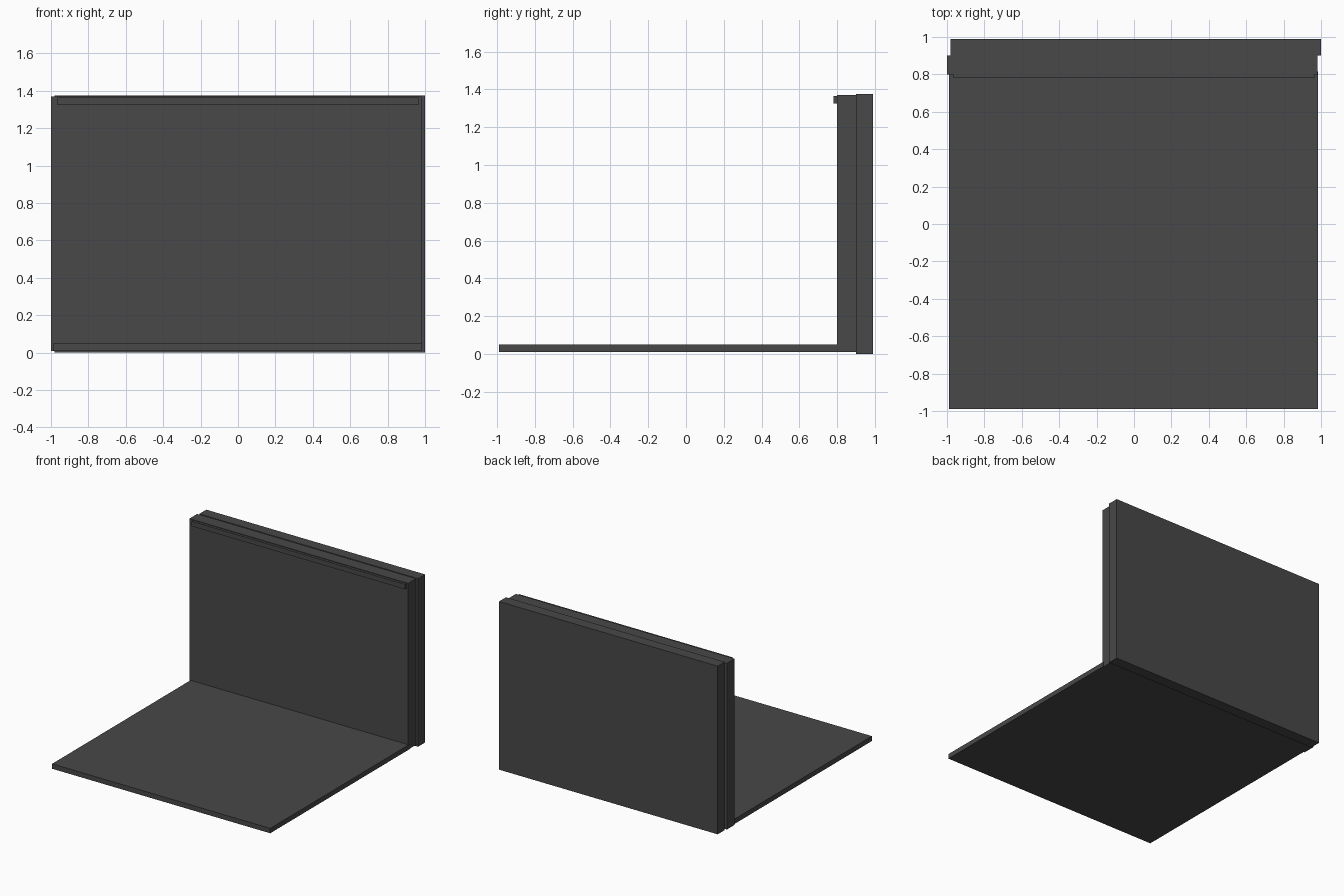
import bpy
import bmesh

if "Cube" in bpy.data.objects:
    bpy.data.objects.remove(bpy.data.objects["Cube"])

# One dark grey for everything
grey = bpy.data.materials.new("dark_grey")
grey.diffuse_color = (0.065, 0.065, 0.065, 1)
grey.use_nodes = True
grey.node_tree.nodes["Principled BSDF"].inputs["Base Color"].default_value = grey.diffuse_color


def slab(name, x, y, z):
    """Box between the given (min, max) ranges."""
    bm = bmesh.new()
    bmesh.ops.create_cube(bm, size=1)
    for v in bm.verts:
        v.co = [r[0] if c < 0 else r[1] for c, r in zip(v.co, (x, y, z))]
    mesh = bpy.data.meshes.new(name)
    bm.to_mesh(mesh)
    bm.free()
    mesh.materials.append(grey)
    obj = bpy.data.objects.new(name, mesh)
    bpy.context.collection.objects.link(obj)
    return obj


# Flat floor plate, tucked slightly into the wall
slab("floor_plate", (-0.99, 0.985), (-0.99, 0.815), (0.01, 0.05))
# Two upright panels, offset sideways from each other
slab("front_panel", (-1.0, 0.98), (0.80, 0.90), (0.01, 1.37))
slab("back_panel", (-0.98, 1.0), (0.90, 0.99), (0.0, 1.376))
# Thin rail along the top of the wall
slab("top_rail", (-0.965, 0.965), (0.78, 0.802), (1.325, 1.365))
